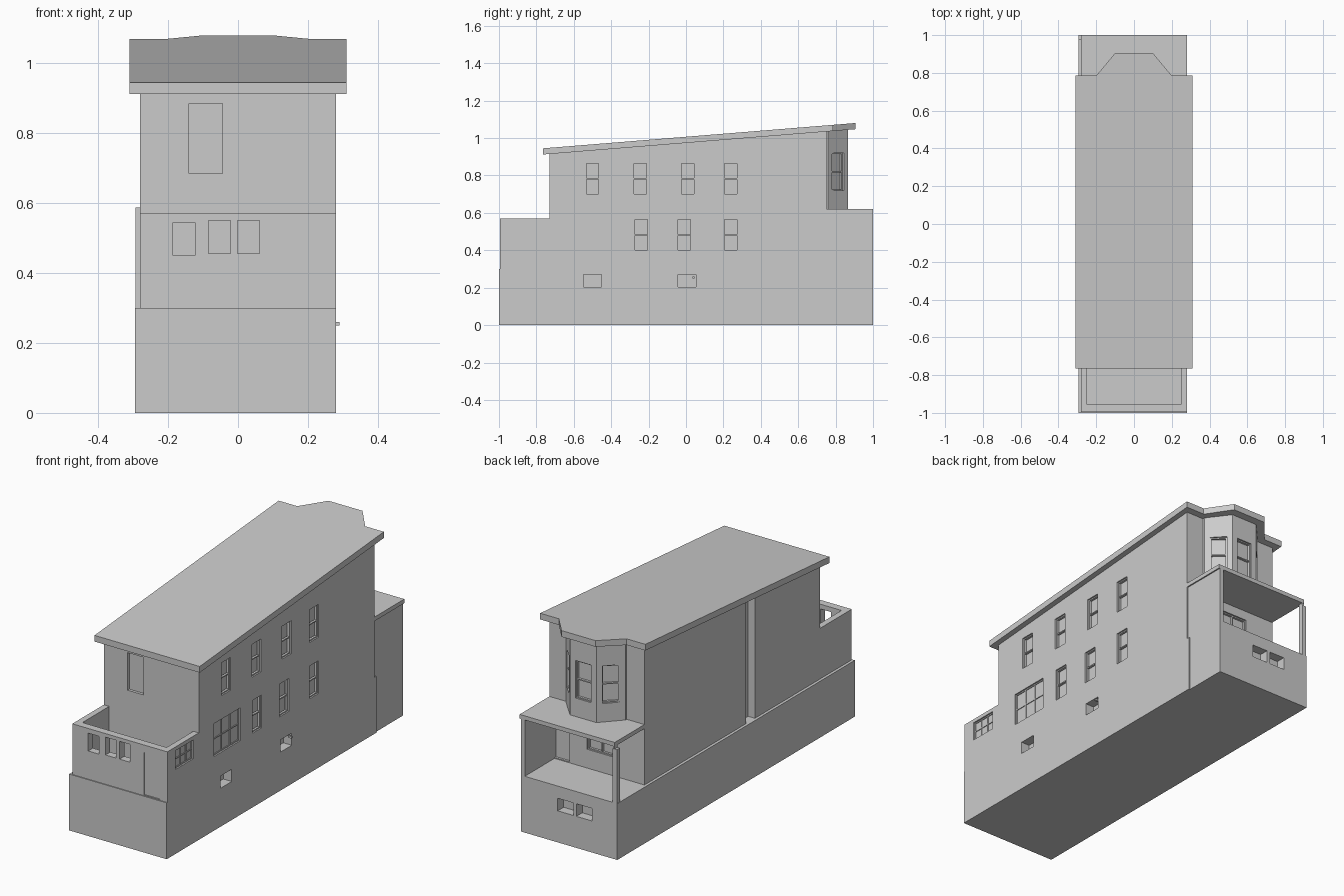
import bpy, bmesh, math
from mathutils import Matrix, Vector

if "Cube" in bpy.data.objects:
    bpy.data.objects.remove(bpy.data.objects["Cube"])


def make_object(name, bm):
    bmesh.ops.recalc_face_normals(bm, faces=bm.faces)
    me = bpy.data.meshes.new(name)
    bm.to_mesh(me)
    bm.free()
    ob = bpy.data.objects.new(name, me)
    bpy.context.collection.objects.link(ob)
    return ob


def prism(name, pts, z0, z1):
    """Vertical prism over a plan outline; heights are numbers or functions of y."""
    lo = z0 if callable(z0) else (lambda y: z0)
    hi = z1 if callable(z1) else (lambda y: z1)
    bm = bmesh.new()
    b = [bm.verts.new((x, y, lo(y))) for x, y in pts]
    t = [bm.verts.new((x, y, hi(y))) for x, y in pts]
    n = len(pts)
    bm.faces.new(b[::-1])
    bm.faces.new(t)
    for i in range(n):
        j = (i + 1) % n
        bm.faces.new((b[i], b[j], t[j], t[i]))
    return make_object(name, bm)


def rect(x0, x1, y0, y1):
    return [(x0, y0), (x1, y0), (x1, y1), (x0, y1)]


def add_box(bm, x0, x1, y0, y1, z0, z1, m=Matrix()):
    c = Vector(((x0 + x1) / 2, (y0 + y1) / 2, (z0 + z1) / 2))
    s = Matrix.Diagonal((x1 - x0, y1 - y0, z1 - z0, 1))
    bmesh.ops.create_cube(bm, size=1, matrix=m @ Matrix.Translation(c) @ s)


sashes = bmesh.new()


def opening(cut, px, py, z0, z1, w, ang, depth=0.025, cols=0, rows=0):
    """Cut a recess in a wall at (px, py); local -y points outward."""
    m = Matrix.Translation((px, py, 0)) @ Matrix.Rotation(math.radians(ang), 4, 'Z')
    add_box(cut, -w / 2, w / 2, -0.02, depth, z0, z1, m)
    if not rows:
        return
    t, y0, y1 = 0.006, 0.008, min(depth, 0.02)
    for i in range(cols + 1):
        x = -w / 2 + t / 2 + i * (w - t) / cols
        add_box(sashes, x - t / 2, x + t / 2, y0, y1, z0, z1, m)
    for i in range(rows + 1):
        z = z0 + t / 2 + i * (z1 - z0 - t) / rows
        add_box(sashes, -w / 2, w / 2, y0, y1, z - t / 2, z + t / 2, m)


def carve(ob, cut):
    cutter = make_object("cutter", cut)
    cutter.hide_render = True
    mod = ob.modifiers.new("cut", 'BOOLEAN')
    mod.object, mod.operation, mod.solver = cutter, 'DIFFERENCE', 'EXACT'
    bpy.context.view_layer.objects.active = ob
    bpy.ops.object.modifier_apply(modifier=mod.name)
    bpy.data.objects.remove(cutter)


def roof_top(y):
    return 0.945 + (y + 0.765) * 0.081


def roof_under(y):
    return roof_top(y) - 0.033


# Basement with small window wells
base = prism("basement", [(-0.295, -1), (0.28, -1), (0.28, 0.765), (0.273, 0.765),
                          (0.273, 1), (-0.295, 1)], 0, 0.30)
cut = bmesh.new()
for y in (-0.5, 0.005):
    opening(cut, 0.28, y, 0.205, 0.27, 0.095, 90, 0.05)
for x in (0.01, -0.1):
    opening(cut, x, 1, 0.168, 0.235, 0.092, 180, 0.05)
carve(base, cut)

# Main house body, with a light-well groove in the left wall
g = -0.24
body = prism("main_walls", [(-0.28, -0.73), (0.28, -0.73), (0.28, 0.75), (-0.28, 0.75),
                            (-0.28, -0.105), (g, -0.105), (g, -0.18), (-0.28, -0.18)],
             0.30, roof_under)
cut = bmesh.new()
for y in (-0.5, -0.245, 0.01, 0.24):
    opening(cut, 0.28, y, 0.695, 0.87, 0.078, 90, cols=1, rows=2)
for y in (-0.24, -0.01, 0.24):
    opening(cut, 0.28, y, 0.395, 0.57, 0.078, 90, cols=1, rows=2)
opening(cut, 0.28, -0.49, 0.395, 0.57, 0.22, 90, 0.012, cols=3, rows=2)
opening(cut, -0.092, -0.73, 0.685, 0.885, 0.095, 0, 0.015)     # upper front door
opening(cut, -0.025, 0.75, 0.40, 0.55, 0.165, 180, 0.02, cols=2, rows=1)
opening(cut, 0.205, 0.75, 0.305, 0.54, 0.09, 180, 0.012)       # porch door
carve(body, cut)

# Sloping roof following the rear bay
prism("roof", [(-0.31, -0.765), (0.31, -0.765), (0.31, 0.785), (0.2, 0.785), (0.1, 0.905),
               (-0.1, 0.905), (-0.2, 0.785), (-0.31, 0.785)], roof_under, roof_top)

# Rear bay with three windows
bay_pts = [(0.175, 0.74), (0.175, 0.76), (0.078, 0.865), (-0.078, 0.865),
           (-0.175, 0.76), (-0.175, 0.74)]
bay = prism("rear_bay", bay_pts, 0.62, roof_under)
cut = bmesh.new()
opening(cut, 0, 0.865, 0.72, 0.92, 0.09, 180, 0.02, cols=1, rows=2)
tilt = math.degrees(math.atan2(0.097, 0.105))
for s in (1, -1):
    opening(cut, s * 0.1265, 0.8125, 0.72, 0.92, 0.085, 180 - s * tilt, 0.02, cols=1, rows=2)
carve(bay, cut)

# Open-topped front room
front = prism("front_room_walls", [(-0.28, -0.73), (-0.28, -0.995), (0.28, -0.995), (0.28, -0.73),
                                   (0.248, -0.73), (0.248, -0.955), (-0.248, -0.955),
                                   (-0.248, -0.73)], 0.30, 0.57)
cut = bmesh.new()
for x, z in ((-0.155, 0.45), (-0.053, 0.456), (0.03, 0.456)):
    opening(cut, x, -0.995, z, z + 0.095, 0.063, 0, 0.06)
opening(cut, 0.19, -0.995, 0.305, 0.53, 0.092, 0, 0.004)       # front door
opening(cut, 0.28, -0.85, 0.45, 0.55, 0.15, 90, 0.012, cols=3, rows=2)
carve(front, cut)

# Rear porch
prism("porch_side_wall", rect(0.25, 0.273, 0.75, 1), 0.30, 0.60)
prism("porch_roof", rect(-0.28, 0.28, 0.75, 1), 0.60, 0.622)
prism("porch_post", rect(-0.293, -0.268, 0.975, 1), 0.30, 0.587)
prism("porch_post_cap", rect(-0.279, -0.268, 0.975, 0.999), 0.587, 0.60)

# Small wall vent and all window sashes
prism("wall_vent", rect(0.27, 0.29, 0.035, 0.045), 0.25, 0.26)
make_object("window_sashes", sashes)
